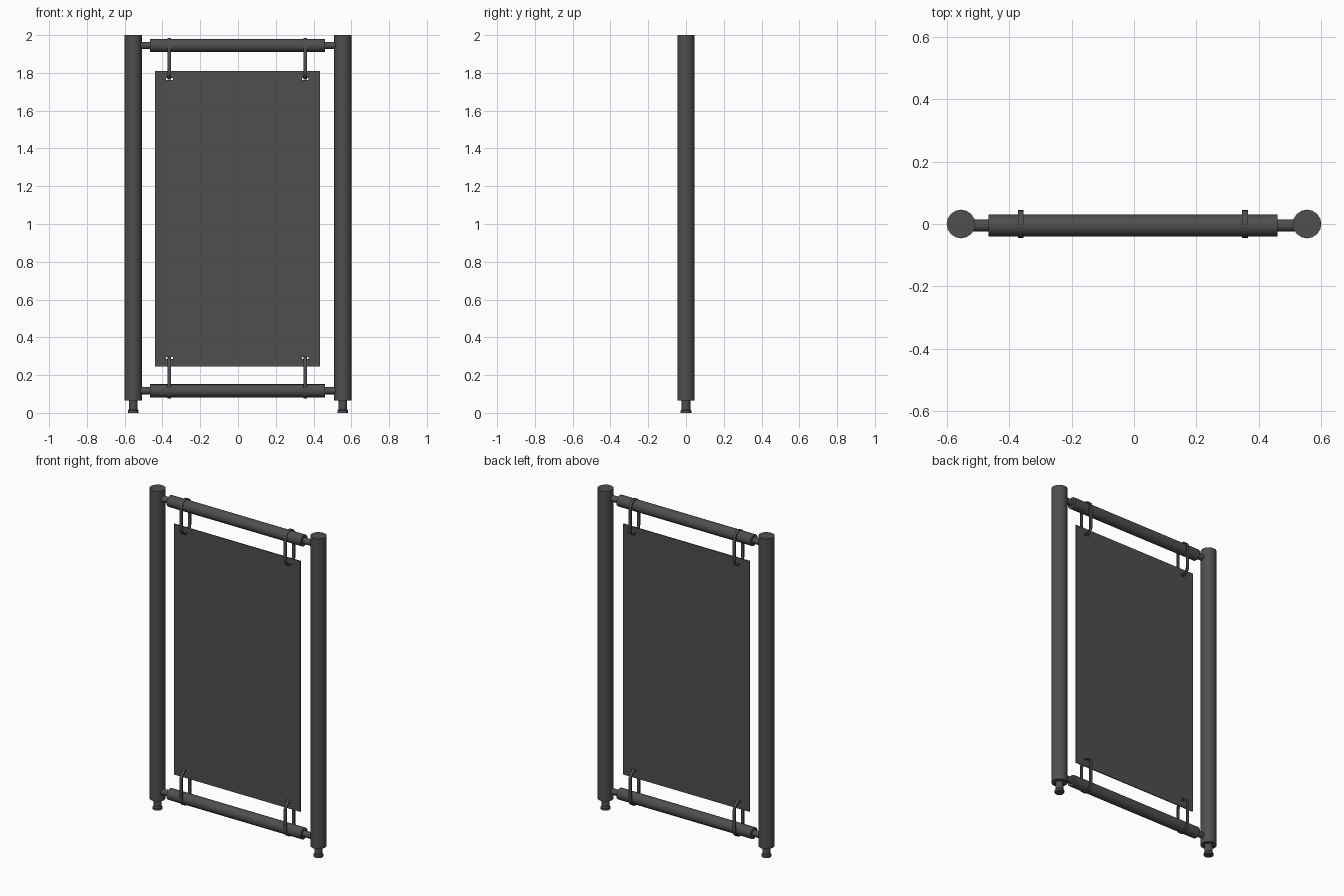
import bpy, bmesh, math
from mathutils import Vector

if "Cube" in bpy.data.objects:
    bpy.data.objects.remove(bpy.data.objects["Cube"])

MID_Z = 1.03          # mirror height between upper and lower fittings
BAR_Y = -0.005
STRAP_X = (-0.363, 0.356)

dark = bpy.data.materials.new("dark_metal")
dark.diffuse_color = (0.077, 0.077, 0.077, 1)
dark.use_nodes = True
dark.node_tree.nodes["Principled BSDF"].inputs["Base Color"].default_value = dark.diffuse_color


def finish(name, bm, smooth=True):
    bmesh.ops.recalc_face_normals(bm, faces=bm.faces)
    me = bpy.data.meshes.new(name)
    bm.to_mesh(me)
    bm.free()
    me.materials.append(dark)
    ob = bpy.data.objects.new(name, me)
    bpy.context.collection.objects.link(ob)
    if smooth:
        bpy.ops.object.select_all(action='DESELECT')
        ob.select_set(True)
        bpy.context.view_layer.objects.active = ob
        bpy.ops.object.shade_smooth_by_angle(angle=math.radians(35))
    return ob


def lathe(name, profile, loc, sides=16, along_x=False):
    """Closed solid of revolution from (radius, height) pairs."""
    bm = bmesh.new()
    rings = []
    for r, h in profile:
        ring = []
        for i in range(sides):
            a = 2 * math.pi * i / sides
            c, s = r * math.cos(a), r * math.sin(a)
            p = Vector((h, c, s)) if along_x else Vector((c, s, h))
            ring.append(bm.verts.new(p + Vector(loc)))
        rings.append(ring)
    for a, b in zip(rings, rings[1:]):
        for i in range(sides):
            j = (i + 1) % sides
            bm.faces.new((a[i], a[j], b[j], b[i]))
    bm.faces.new(rings[0])
    bm.faces.new(rings[-1])
    return finish(name, bm)


def strap(name, x, z_low, z_high, y=0.0, r=0.045, t=0.007, w=0.018, n=10):
    """Flat band bent into a long upright loop."""
    def loop(rad):
        pts = []
        for zc, start in ((z_high - r, 0), (z_low + r, math.pi)):
            for i in range(n + 1):
                a = start + math.pi * i / n
                pts.append((y + rad * math.cos(a), zc + rad * math.sin(a)))
        return pts
    bm = bmesh.new()
    rows = [[bm.verts.new((x + sx * w / 2, *p)) for p in loop(rad)]
            for rad, sx in ((r, -1), (r, 1), (r - t, 1), (r - t, -1))]
    m = len(rows[0])
    for k in range(4):
        a, b = rows[k], rows[(k + 1) % 4]
        for i in range(m):
            j = (i + 1) % m
            bm.faces.new((a[i], a[j], b[j], b[i]))
    return finish(name, bm)


# Upright posts with turned feet
for side, x in (("left", -0.555), ("right", 0.555)):
    lathe(side + "_post", [(0.046, 0.065), (0.046, 2.0)], (x, 0, 0))
    lathe(side + "_foot", [(0.028, 0), (0.028, 0.012), (0.023, 0.019),
                           (0.023, 0.075)], (x, 0, 0))

# Crossbars, their pegs, and the straps looped round them
for level, z in (("upper", 1.945), ("lower", 2 * MID_Z - 1.943)):
    lathe(level + "_crossbar", [(0.035, -0.466), (0.035, 0.460)],
          (0, BAR_Y, z), along_x=True)
    lathe(level + "_peg", [(0.019, -0.54), (0.019, 0.54)],
          (0, BAR_Y, z), along_x=True)
    lo, hi = (1.764, 1.985) if level == "upper" else (0.075, 0.296)
    for side, x in zip(("left", "right"), STRAP_X):
        strap(f"{level}_{side}_strap", x, lo, hi)

# Hanging panel with four slots for the straps
xs = [-0.439]
for x in STRAP_X:
    xs += [x - 0.018, x + 0.018]
xs.append(0.433)
zs = [0.245, 0.286, 0.296, 1.763, 1.773, 1.809]
bm = bmesh.new()
grid = [[bm.verts.new((x, BAR_Y + 0.003, z)) for x in xs] for z in zs]
for r in range(5):
    for c in range(5):
        if r in (1, 3) and c in (1, 3):
            continue
        bm.faces.new((grid[r][c], grid[r][c + 1],
                      grid[r + 1][c + 1], grid[r + 1][c]))
panel = finish("panel", bm, smooth=False)
mod = panel.modifiers.new("thickness", 'SOLIDIFY')
mod.thickness = 0.006
mod.offset = 0
